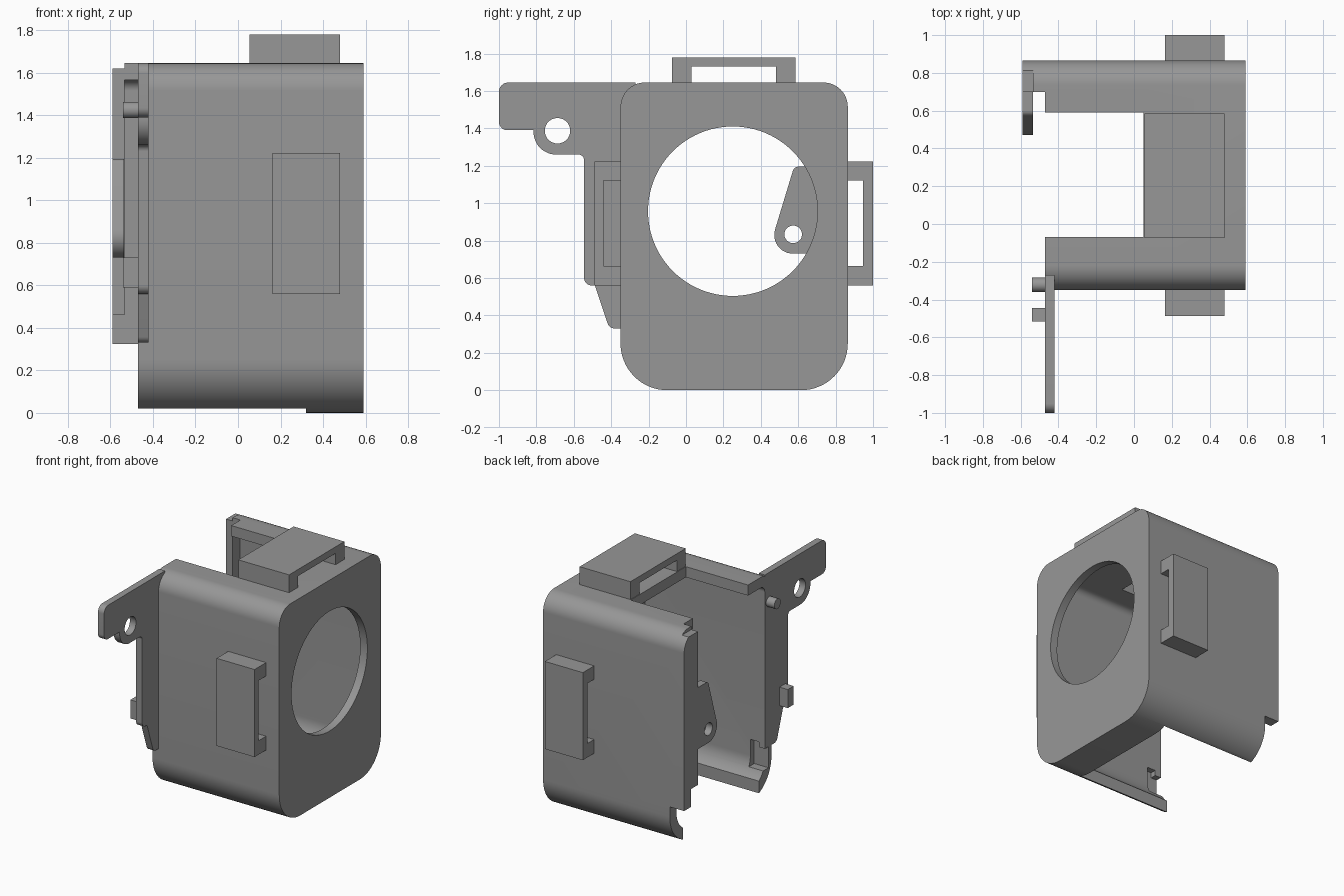
import bpy, bmesh, math
from mathutils import Vector

if "Cube" in bpy.data.objects:
    bpy.data.objects.remove(bpy.data.objects["Cube"])

grey = bpy.data.materials.new("mid_grey")
grey.diffuse_color = (0.31, 0.31, 0.31, 1)
grey.use_nodes = True
grey.node_tree.nodes["Principled BSDF"].inputs["Base Color"].default_value = grey.diffuse_color


def fillet(corners, steps=12):
    """Turn (y, z, radius) corners into a rounded outline."""
    out = []
    n = len(corners)
    for i, (y, z, r) in enumerate(corners):
        p = Vector((y, z))
        if r == 0:
            out.append(p)
            continue
        a = (Vector(corners[i - 1][:2]) - p).normalized()
        b = (Vector(corners[(i + 1) % n][:2]) - p).normalized()
        half = a.angle(b) / 2
        c = p + (a + b).normalized() * (r / math.sin(half))
        s = p + a * (r / math.tan(half)) - c
        e = p + b * (r / math.tan(half)) - c
        a0 = math.atan2(s.y, s.x)
        d = math.atan2(e.y, e.x) - a0
        d = (d + math.pi) % (2 * math.pi) - math.pi
        for k in range(steps + 1):
            t = a0 + d * k / steps
            out.append(c + Vector((math.cos(t), math.sin(t))) * r)
    return out


def circle(y, z, r, n=64):
    return [Vector((y + r * math.cos(2 * math.pi * k / n),
                    z + r * math.sin(2 * math.pi * k / n))) for k in range(n)]


def prism(name, outline, x0, x1):
    """Extrude a y-z outline along x."""
    bm = bmesh.new()
    f = bm.faces.new([bm.verts.new((x0, p[0], p[1])) for p in outline])
    g = bmesh.ops.extrude_face_region(bm, geom=[f])
    vs = [v for v in g["geom"] if isinstance(v, bmesh.types.BMVert)]
    bmesh.ops.translate(bm, verts=vs, vec=(x1 - x0, 0, 0))
    bmesh.ops.recalc_face_normals(bm, faces=bm.faces)
    me = bpy.data.meshes.new(name)
    bm.to_mesh(me)
    bm.free()
    me.materials.append(grey)
    ob = bpy.data.objects.new(name, me)
    bpy.context.collection.objects.link(ob)
    return ob


def box(name, x0, x1, y0, y1, z0, z1):
    return prism(name, [(y0, z0), (y1, z0), (y1, z1), (y0, z1)], x0, x1)


def select(ob):
    bpy.ops.object.select_all(action='DESELECT')
    ob.select_set(True)
    bpy.context.view_layer.objects.active = ob


def cut(ob, *cutters):
    for c in cutters:
        c.hide_render = True
        m = ob.modifiers.new("cut", 'BOOLEAN')
        m.operation = 'DIFFERENCE'
        m.solver = 'EXACT'
        m.object = c
        select(ob)
        bpy.ops.object.modifier_apply(modifier=m.name)
        bpy.data.objects.remove(c)


def rounded_case(name, inset, x0, x1):
    y0, y1, z0, z1 = -0.35 + inset, 0.865 - inset, inset, 1.645 - inset
    rb, rt = 0.25 - inset, 0.13 - inset
    return prism(name, fillet([(y0, z0, rb), (y1, z0, rb),
                               (y1, z1, rt), (y0, z1, rt)], 16), x0, x1)


# Case: hollow shell closed on +x, open on -x
case = rounded_case("case", 0, -0.59, 0.59)
cut(case,
    rounded_case("cavity", 0.08, -0.8, 0.53),
    prism("window", circle(0.25, 0.957, 0.453, 96), 0.4, 0.7),
    box("roof_opening", -0.8, 0.05, -0.07, 0.59, 1.3, 1.8),
    box("floor_opening", -0.8, 0.32, -0.2, 0.71, -0.1, 0.2),
    box("floor_trim", -0.8, 0.32, -0.6, 1.2, -0.1, 0.02),
    box("rim_trim_front", -0.8, -0.47, -0.6, 0.70, -0.1, 1.8),
    box("rim_trim_low", -0.8, -0.47, 0.5, 1.2, -0.1, 0.325),
    box("rim_trim_top", -0.8, -0.535, 0.5, 1.2, 1.62, 1.8),
    box("catch_pocket", -0.8, -0.35, -0.315, -0.1, 0.17, 0.37))

# Flange plate standing out on the front
flange = prism("flange", fillet([
    (-0.27, 1.645, 0), (-1.0, 1.645, 0.05), (-1.0, 1.39, 0.045),
    (-0.815, 1.39, 0), (-0.815, 1.26, 0.12), (-0.545, 1.26, 0.03),
    (-0.545, 0.56, 0.04), (-0.487, 0.56, 0), (-0.41, 0.33, 0.04),
    (-0.27, 0.33, 0)]), -0.471, -0.42)
cut(flange, prism("flange_hole", circle(-0.687, 1.387, 0.068, 40), -0.6, -0.3))

# Locating pins on the flange
pin = prism("round_pin", circle(-0.322, 1.425, 0.038, 32), -0.54, -0.46)
peg = box("square_peg", -0.54, -0.46, -0.515, -0.445, 0.59, 0.73)

# Lip along the back wall rim, with a drilled ear
lip = box("back_lip", -0.59, -0.535, 0.70, 0.81, 0.46, 1.615)
ear = prism("ear", fillet([
    (0.80, 1.195, 0), (0.578, 1.195, 0.03), (0.437, 0.73, 0.1),
    (0.80, 0.73, 0)]), -0.5895, -0.5355)
cut(ear, prism("ear_hole", circle(0.573, 0.833, 0.047, 32), -0.8, -0.4))

# Strap loops: on the roof, front wall and back wall
top_loop = box("top_loop", 0.055, 0.48, -0.075, 0.585, 1.64, 1.78)
cut(top_loop, box("slot", 0, 0.6, 0.03, 0.48, 1.6, 1.73))
front_loop = box("front_loop", 0.163, 0.48, -0.488, -0.345, 0.56, 1.222)
cut(front_loop, box("slot", 0, 0.6, -0.44, -0.3, 0.665, 1.12))
back_loop = box("back_loop", 0.163, 0.48, 0.86, 1.0, 0.56, 1.222)
cut(back_loop, box("slot", 0, 0.6, 0.8, 0.947, 0.665, 1.12))

# Smooth the curved walls, keep the edges sharp
for ob in (case, flange, pin, ear):
    select(ob)
    bpy.ops.object.shade_smooth_by_angle(angle=math.radians(30))
